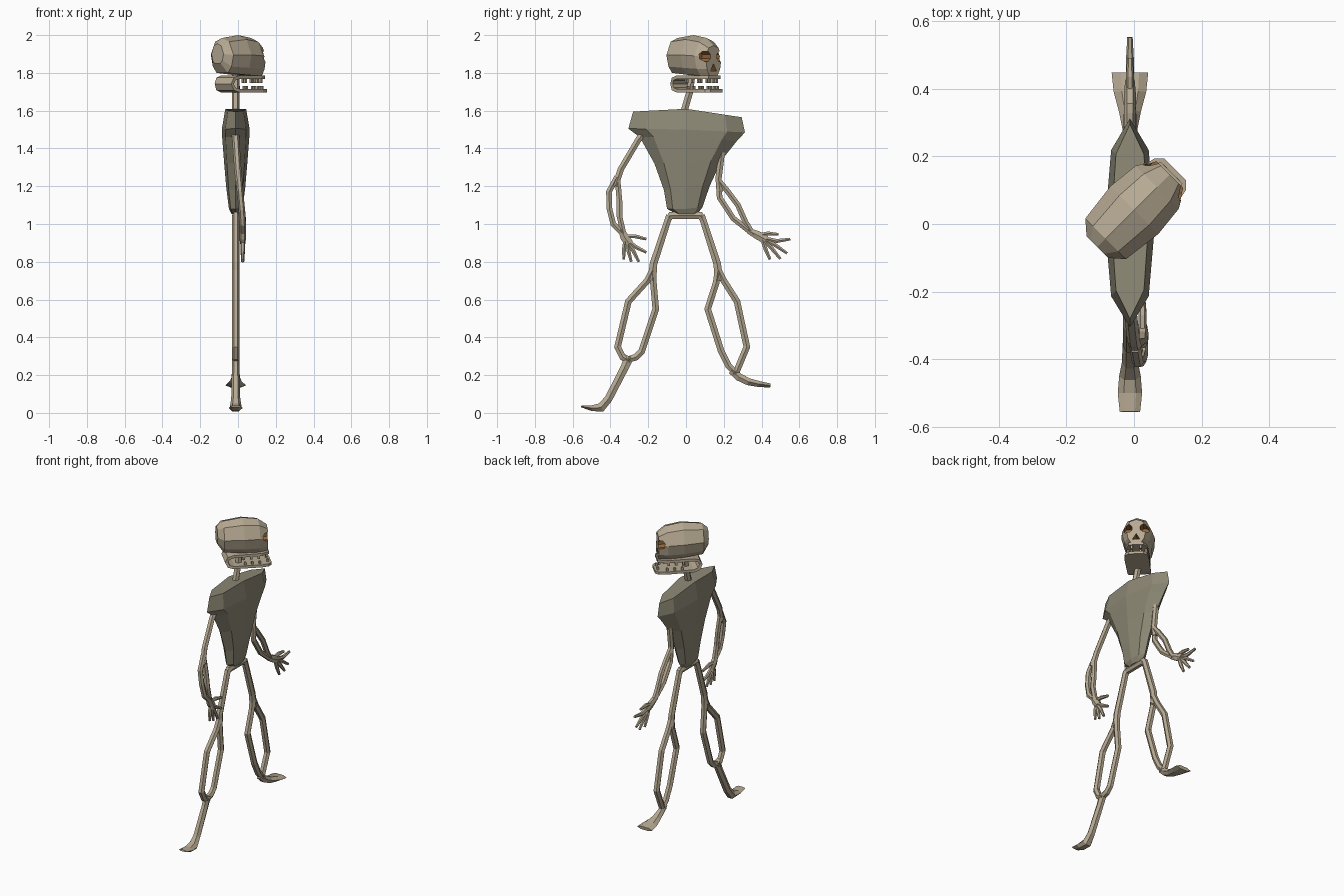
import bpy, bmesh, math
from mathutils import Vector, Matrix

if "Cube" in bpy.data.objects:
    bpy.data.objects.remove(bpy.data.objects["Cube"])


def material(name, rgb):
    m = bpy.data.materials.new(name)
    m.diffuse_color = (*rgb, 1)
    m.use_nodes = True
    m.node_tree.nodes["Principled BSDF"].inputs["Base Color"].default_value = m.diffuse_color
    return m


BONE = material("bone", (0.47, 0.40, 0.29))
TORSO = material("olive_grey", (0.27, 0.25, 0.18))
SOCKET = material("socket_brown", (0.30, 0.13, 0.04))
XC = -0.012  # body plane


def add_object(name, bm, mats):
    bmesh.ops.recalc_face_normals(bm, faces=bm.faces)
    me = bpy.data.meshes.new(name)
    bm.to_mesh(me)
    bm.free()
    for m in mats:
        me.materials.append(m)
    ob = bpy.data.objects.new(name, me)
    bpy.context.scene.collection.objects.link(ob)
    return ob


def loft(name, rings, mats):
    bm = bmesh.new()
    vr = [[bm.verts.new(p) for p in r] for r in rings]
    n = len(vr[0])
    for a, b in zip(vr, vr[1:]):
        for i in range(n):
            j = (i + 1) % n
            bm.faces.new((a[i], a[j], b[j], b[i]))
    bm.faces.new(vr[0][::-1])
    bm.faces.new(vr[-1])
    return add_object(name, bm, mats)


def tube(name, pts, r=0.02, radii=None, xf=lambda z: XC, sides=6, turn=0.0):
    """Tube along (y, z) points; radii = (x radius, in-plane radius) per point."""
    P = [Vector((xf(z), y, z)) for y, z in pts]
    rings = []
    for i, p in enumerate(P):
        d0 = (p - P[max(i - 1, 0)]).normalized()
        d1 = (P[min(i + 1, len(P) - 1)] - p).normalized()
        t = (d0 + d1).normalized()
        d = d1 if d1.length else d0
        miter = 1 / max(0.75, t.dot(d))
        n = Vector((0, -t.z, t.y)).normalized()
        rx, rn = radii[i] if radii else (r, r)
        rings.append([p + Vector((rx * math.cos(a), 0, 0)) + n * rn * miter * math.sin(a)
                      for a in (turn + 2 * math.pi * k / sides for k in range(sides))])
    return loft(name, rings, [BONE])


# torso: tapered lens-shaped loft (ymin, ymax, half depth, z at ymin, z middle, z at ymax)
rings = []
for y0, y1, d, za, zm, zb in [
        (-.28, .295, .055, 1.595, 1.61, 1.565), (-.305, .312, .074, 1.505, 1.50, 1.485),
        (-.245, .27, .072, 1.46, 1.46, 1.44), (-.167, .19, .062, 1.32, 1.33, 1.34),
        (-.117, .125, .05, 1.18, 1.19, 1.20), (-.10, .088, .036, 1.08, 1.08, 1.09),
        (-.05, .06, .022, 1.052, 1.052, 1.052)]:
    q = lambda s, k, z: (XC + s * d * k, y0 * .7 if z == 'a' else y1 * .7, zm + .7 * ((za if z == 'a' else zb) - zm))
    rings.append([(XC, y0, za), q(1, .75, 'a'), (XC + d, 0, zm), q(1, .75, 'b'),
                  (XC, y1, zb), q(-1, .75, 'b'), (XC - d, 0, zm), q(-1, .75, 'a')])
loft("torso", rings, [TORSO])

# neck and pelvis
tube("neck", [(-.015, 1.58), (.02, 1.70), (.035, 1.82)], .021)
tube("pelvis", [(-.098, 1.02), (-.08, 1.045), (.075, 1.045), (.092, 1.02)], .02)

# legs: thigh, two shin struts, lower part with flat foot
R = .02
tube("left_thigh", [(-.088, 1.045), (-.172, .79), (-.18, .70)], radii=[(R, R), (R, .023), (R, .026)])
tube("left_shin_outer", [(-.175, .76), (-.205, .70), (-.305, .59), (-.362, .35), (-.335, .295), (-.295, .275)], R)
tube("left_shin_inner", [(-.175, .76), (-.172, .68), (-.16, .55), (-.235, .325), (-.265, .295), (-.315, .28)], R)
tube("left_foot", [(-.30, .30), (-.325, .24), (-.41, .075), (-.45, .028), (-.50, .025), (-.555, .035)],
     radii=[(R, .03), (R, .025), (.024, .024), (.032, .026), (.036, .017), (.03, .006)])
tube("right_thigh", [(.083, 1.045), (.165, .79), (.175, .70)], radii=[(R, R), (R, .023), (R, .026)])
tube("right_shin_inner", [(.17, .76), (.16, .69), (.115, .55), (.185, .33), (.225, .25), (.28, .195)], R)
tube("right_shin_outer", [(.17, .76), (.20, .70), (.27, .59), (.322, .35), (.27, .225), (.25, .205)], R)
tube("right_foot", [(.24, .225), (.28, .19), (.33, .165), (.39, .152), (.447, .145)],
     radii=[(R, .022), (.022, .024), (.032, .022), (.048, .018), (.054, .012)])

# arms: upper arm, two forearm struts, palm and fingers
bend = lambda z: XC + max(0, min(.037, (1.40 - z) * .10))
flat = lambda z: XC
A = .017
arms = {
    "left": (bend, [(-.215, 1.49), (-.25, 1.45), (-.345, 1.29), (-.375, 1.20)],
             [(-.365, 1.25), (-.408, 1.17), (-.405, 1.08), (-.385, 1.00), (-.33, .945)],
             [(-.365, 1.25), (-.358, 1.19), (-.352, 1.12), (-.352, 1.04), (-.33, .945)],
             [(-.345, .97), (-.325, .93), (-.30, .895)],
             [[(-.32, .92), (-.328, .87), (-.33, .812)], [(-.31, .91), (-.305, .86), (-.29, .80)],
              [(-.31, .90), (-.28, .86), (-.25, .80)], [(-.31, .91), (-.26, .875), (-.21, .85)],
              [(-.32, .935), (-.27, .935), (-.21, .92)]]),
    "right": (flat, [(.205, 1.46), (.19, 1.38), (.172, 1.24), (.18, 1.17)],
              [(.172, 1.23), (.178, 1.14), (.25, 1.03), (.345, .955)],
              [(.172, 1.23), (.215, 1.18), (.275, 1.10), (.315, 1.01), (.355, .945)],
              [(.33, .965), (.38, .94), (.425, .915)],
              [[(.40, .93), (.42, .87), (.445, .812)], [(.41, .92), (.455, .87), (.50, .815)],
               [(.41, .92), (.47, .89), (.535, .845)], [(.41, .925), (.48, .91), (.552, .92)],
               [(.38, .94), (.435, .95), (.49, .945)]]),
}
for side, (xf, upper, fa, fb, palm, fingers) in arms.items():
    tube(side + "_upper_arm", upper, .019, xf=xf)
    tube(side + "_forearm_outer", fa, A, xf=xf)
    tube(side + "_forearm_inner", fb, A, xf=xf)
    tube(side + "_palm", palm, xf=xf, radii=[(A, .018), (.018, .026), (.014, .026)])
    for i, f in enumerate(fingers):
        tube(f"{side}_finger_{i + 1}", f, xf=xf, radii=[(.012, .012), (.012, .012), (.008, .008)])

# head frame: local y is the face direction, turned 45 degrees
HEAD = Matrix.Translation((-.02, .02, 0)) @ Matrix.Rotation(math.radians(-45), 4, 'Z')

# skull: faceted loft from back to face (f, half width, top, widest, bottom)
rings = []
for f, w, zt, zm, zb in [(-.125, .045, 1.955, 1.90, 1.85), (-.09, .085, 1.985, 1.895, 1.80),
                         (.03, .10, 2.0, 1.895, 1.79), (.125, .09, 1.985, 1.89, 1.785),
                         (.178, .06, 1.945, 1.885, 1.785)]:
    half = [(.62 * w, zt - .22 * (zt - zm)), (w, zm), (.82 * w, zm - .65 * (zm - zb)), (.5 * w, zb)]
    rings.append([(0, f, zt)] + [(x, f, z) for x, z in half] + [(-x, f, z) for x, z in half[::-1]])
skull = loft("skull", rings, [BONE, SOCKET])
skull.matrix_world = HEAD

# eye sockets and nose cut into the face
bm = bmesh.new()
for x, z, r, n, turn in [(-.05, 1.887, .028, 8, 22.5), (.05, 1.887, .028, 8, 22.5), (0, 1.823, .026, 3, 30)]:
    m = (Matrix.Translation((x, .165, z)) @ Matrix.Rotation(math.radians(90), 4, 'X')
         @ Matrix.Rotation(math.radians(turn - (60 if n == 3 else 0)), 4, 'Z'))
    if n == 3:
        m = Matrix.Translation((x, .165, z)) @ Matrix.Rotation(math.radians(-90), 4, 'X') @ Matrix.Rotation(math.radians(180), 4, 'Z')
    bmesh.ops.create_cone(bm, cap_ends=True, segments=n, radius1=r, radius2=r, depth=.10, matrix=m)
for f in bm.faces:
    f.material_index = 1
cutter = add_object("socket_cutter", bm, [BONE, SOCKET])
cutter.matrix_world = HEAD
cutter.hide_render = True
cutter.hide_viewport = True
mod = skull.modifiers.new("sockets", 'BOOLEAN')
mod.operation = 'DIFFERENCE'
mod.object = cutter
mod.solver = 'EXACT'

# jaw: one C-shaped plate, upper and lower palate joined at the back
s = math.sqrt(2)
path = [(.185, 1.777, .045), (.14, 1.777, .066), (-.03, 1.777, .068), (-.062, 1.768, .066), (-.075, 1.742, .062),
        (-.062, 1.715, .066), (-.03, 1.706, .07), (.14, 1.706, .074), (.18, 1.706, .066), (.20, 1.706, .045)]
jaw = tube("jaw", [p[:2] for p in path], radii=[(p[2] * s, .0085 * s) for p in path],
           xf=lambda z: 0, sides=4, turn=math.pi / 4)
jaw.matrix_world = HEAD

# teeth: small blocks along both plates
bm = bmesh.new()
spots = [(sx * .054, f) for sx in (-1, 1) for f in (.03, .075, .12)] + [(-.027, .172), (.027, .172)]
for x, f in spots:
    for z, h, dy in ((1.760, .026, 0), (1.720, .022, .008)):
        bmesh.ops.create_cube(bm, size=1, matrix=Matrix.Translation((x, f + dy, z)) @ Matrix.Diagonal((.013, .013, h, 1)))
teeth = add_object("teeth", bm, [BONE])
teeth.matrix_world = HEAD
